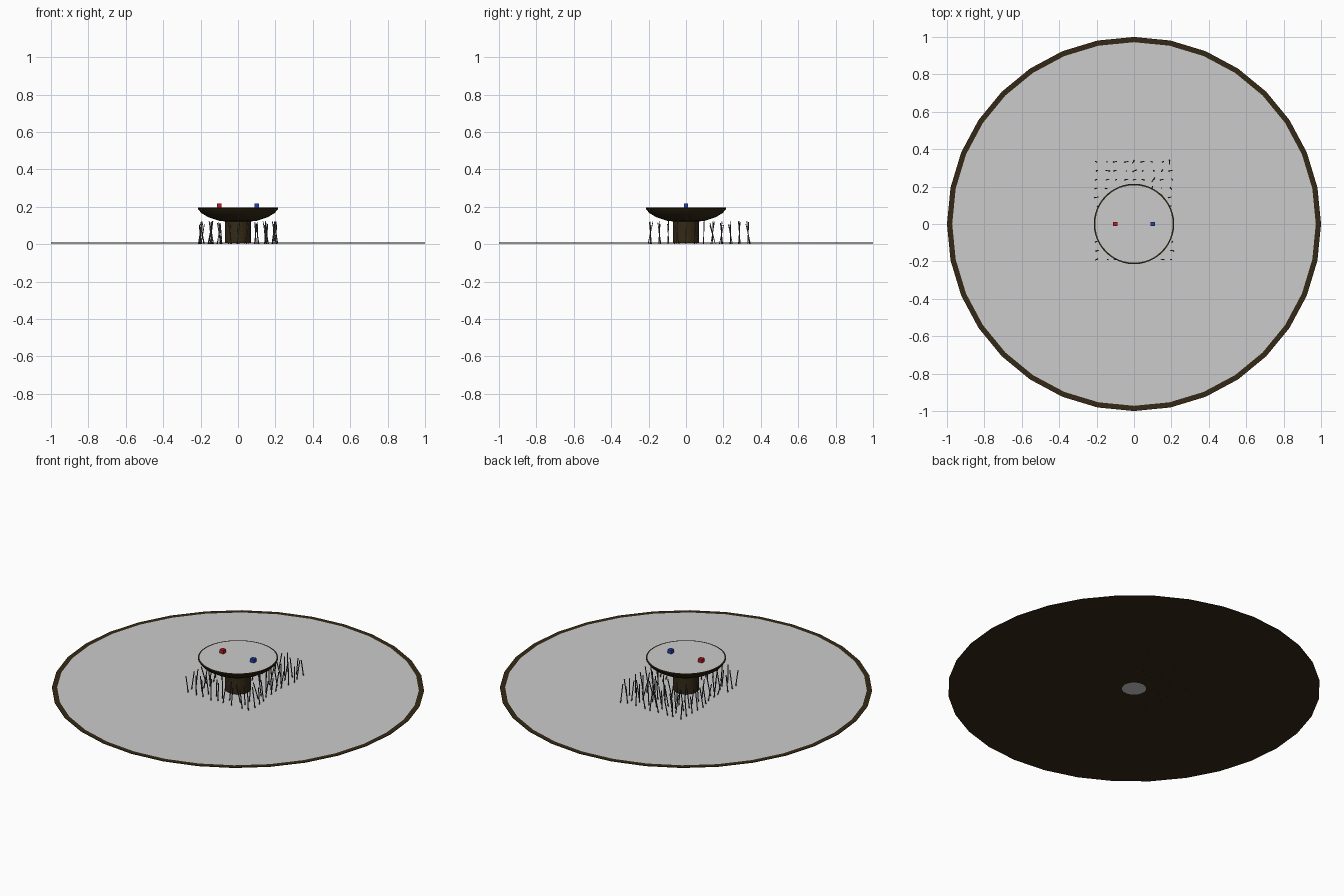
import bpy, bmesh, math, random
from mathutils import Vector

if "Cube" in bpy.data.objects:
    bpy.data.objects.remove(bpy.data.objects["Cube"])

random.seed(4)


def material(name, rgb):
    m = bpy.data.materials.new(name)
    m.diffuse_color = (*rgb, 1)
    m.use_nodes = True
    m.node_tree.nodes["Principled BSDF"].inputs["Base Color"].default_value = m.diffuse_color
    return m


BROWN = material("dark_wood", (0.035, 0.022, 0.008))
DARK = material("dark_grey", (0.06, 0.06, 0.06))
RED = material("red", (0.5, 0.01, 0.015))
BLUE = material("blue", (0.02, 0.05, 0.4))


def finish(bm, name, mat=None, smooth=False):
    bm.normal_update()
    me = bpy.data.meshes.new(name)
    bm.to_mesh(me)
    bm.free()
    ob = bpy.data.objects.new(name, me)
    bpy.context.collection.objects.link(ob)
    if mat:
        me.materials.append(mat)
    if smooth:
        bpy.ops.object.select_all(action='DESELECT')
        ob.select_set(True)
        bpy.context.view_layer.objects.active = ob
        bpy.ops.object.shade_smooth_by_angle(angle=math.radians(30))
    return ob


def lathe(name, profile, mat, sides=32, smooth=False):
    """Revolve an open (radius, z) profile around z."""
    bm = bmesh.new()
    rings = [[bm.verts.new((r * math.cos(2 * math.pi * i / sides),
                            r * math.sin(2 * math.pi * i / sides), z))
              for i in range(sides)] for r, z in profile]
    for a, b in zip(rings, rings[1:]):
        for i in range(sides):
            j = (i + 1) % sides
            bm.faces.new((a[i], a[j], b[j], b[i]))
    return finish(bm, name, mat, smooth)


def disc(name, radius, z, sides=32):
    bm = bmesh.new()
    bmesh.ops.create_circle(bm, cap_ends=True, radius=radius, segments=sides)
    bmesh.ops.translate(bm, verts=bm.verts, vec=(0, 0, z))
    return finish(bm, name)


# flat round base with an open centre, and its grey inlay
lathe("base_underside", [(0.065, 0.005), (1.0, 0.005), (1.0, 0.008), (0.972, 0.008)], BROWN)
disc("base_inlay", 0.974, 0.007)

# pedestal and dished table top
lathe("pedestal", [(0.07, 0.008), (0.07, 0.122)], BROWN)
lathe("table_bowl", [(0.07, 0.122), (0.1, 0.125), (0.16, 0.145), (0.198, 0.168),
                     (0.215, 0.19), (0.215, 0.196), (0.207, 0.196)], BROWN, 48, True)
disc("table_inlay", 0.209, 0.195, 48)

# two small playing cubes
for name, x, mat in (("red_cube", -0.1, RED), ("blue_cube", 0.1, BLUE)):
    bm = bmesh.new()
    bmesh.ops.create_cube(bm, size=0.024)
    bmesh.ops.translate(bm, verts=bm.verts, vec=(x, 0, 0.205))
    finish(bm, name, mat)

# rows of thin leaning reeds around the pedestal
bm = bmesh.new()


def reed(foot, tip, w):
    corners = ((-w, -w), (w, -w), (w, w), (-w, w))
    lo, hi = [[bm.verts.new(p + Vector((x, y, 0))) for x, y in corners] for p in (foot, tip)]
    bm.faces.new(lo[::-1])
    bm.faces.new(hi)
    for i in range(4):
        j = (i + 1) % 4
        bm.faces.new((lo[i], lo[j], hi[j], hi[i]))


for row in range(12):
    for col in range(9):
        x, y = -0.195 + col * 0.049, -0.19 + row * 0.0475
        if abs(x) < 0.13 and abs(y) < 0.13:
            continue
        lean_x = random.uniform(-0.022, 0.022)
        lean_y = random.uniform(-0.03, 0.03) if random.random() < 0.3 else 0.004
        x += random.uniform(-0.008, 0.008)
        reed(Vector((x - lean_x / 2, y - lean_y / 2, 0)),
             Vector((x + lean_x / 2, y + lean_y / 2, random.uniform(0.1, 0.125))), 0.002)
finish(bm, "reeds", DARK)
